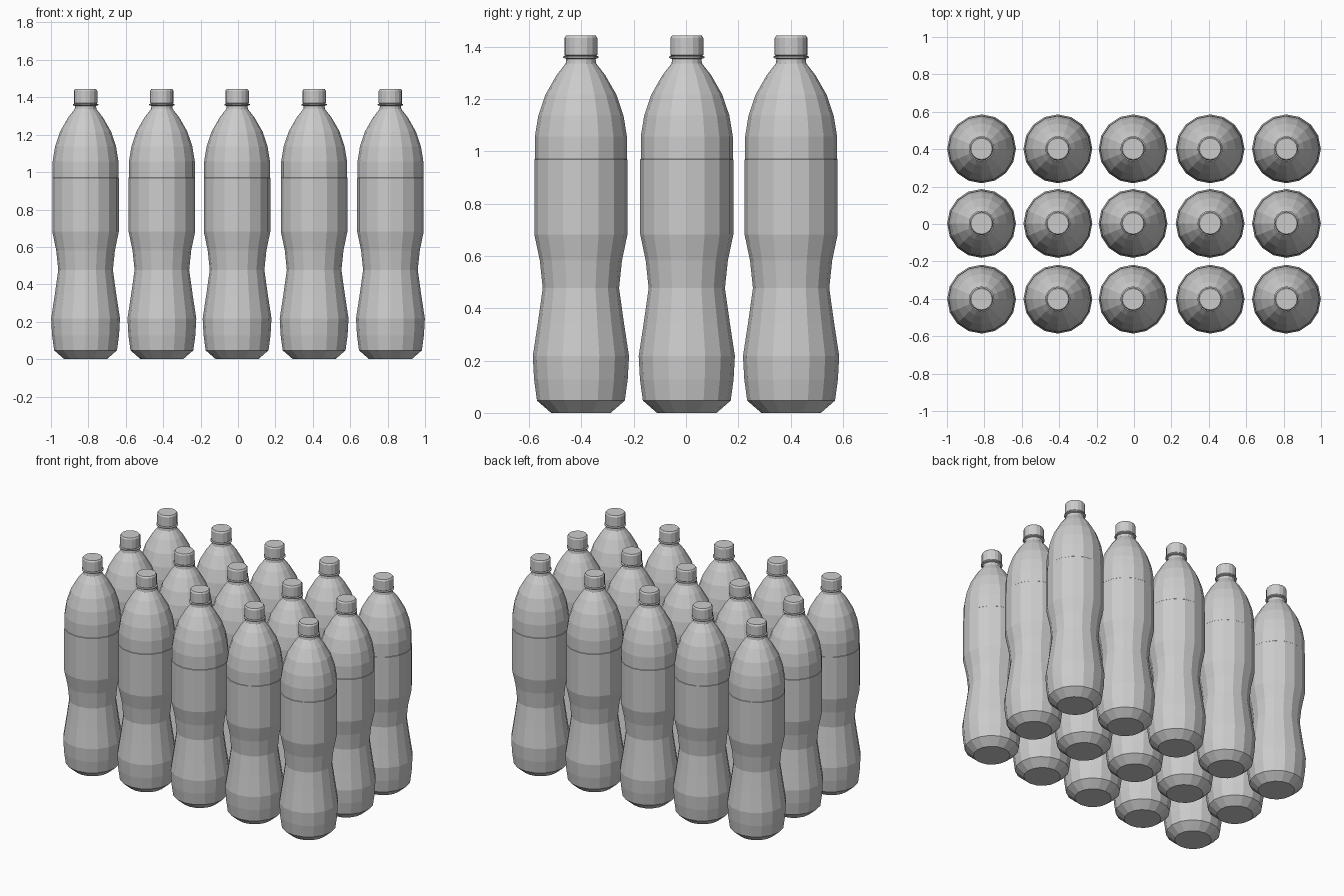
import bpy, bmesh, math

if "Cube" in bpy.data.objects:
    bpy.data.objects.remove(bpy.data.objects["Cube"])

SIDES = 16


def lathe(name, profile, sides, turn=0.0):
    """Closed flat-faced solid of revolution from (radius, height) points."""
    bm = bmesh.new()
    rings = []
    for r, z in profile:
        rings.append([bm.verts.new((r * math.cos(turn + math.tau * i / sides),
                                    r * math.sin(turn + math.tau * i / sides), z))
                      for i in range(sides)])
    for a, b in zip(rings, rings[1:]):
        for i in range(sides):
            j = (i + 1) % sides
            bm.faces.new((a[i], a[j], b[j], b[i]))
    bm.faces.new(rings[0][::-1])
    bm.faces.new(rings[-1])
    mesh = bpy.data.meshes.new(name)
    bm.to_mesh(mesh)
    bm.free()
    return mesh


# Bottle body: chamfered foot, pinched waist, straight label band, domed shoulder, neck
body = lathe("bottle_body", [
    (0.114, 0.003), (0.168, 0.05), (0.179, 0.13), (0.184, 0.22), (0.165, 0.345),
    (0.146, 0.48), (0.157, 0.585), (0.178, 0.685), (0.178, 0.972), (0.176, 0.974),
    (0.176, 1.06), (0.163, 1.14), (0.136, 1.22), (0.093, 1.295), (0.058, 1.34),
    (0.056, 1.36)], SIDES)

# Seal ring under the cap
ring = lathe("seal_ring", [(0.056, 1.357), (0.068, 1.361), (0.068, 1.366), (0.056, 1.370)], SIDES)

# Screw cap with a bevelled top edge
cap = lathe("screw_cap", [(0.056, 1.366), (0.063, 1.372), (0.063, 1.437), (0.057, 1.446)], SIDES)

# Five by three pack of bottles
for x in (-0.815, -0.407, -0.005, 0.407, 0.815):
    for y in (-0.402, 0.003, 0.402):
        for mesh in (body, ring, cap):
            ob = bpy.data.objects.new(mesh.name, mesh)
            ob.location = (x, y, -0.003)
            bpy.context.collection.objects.link(ob)
